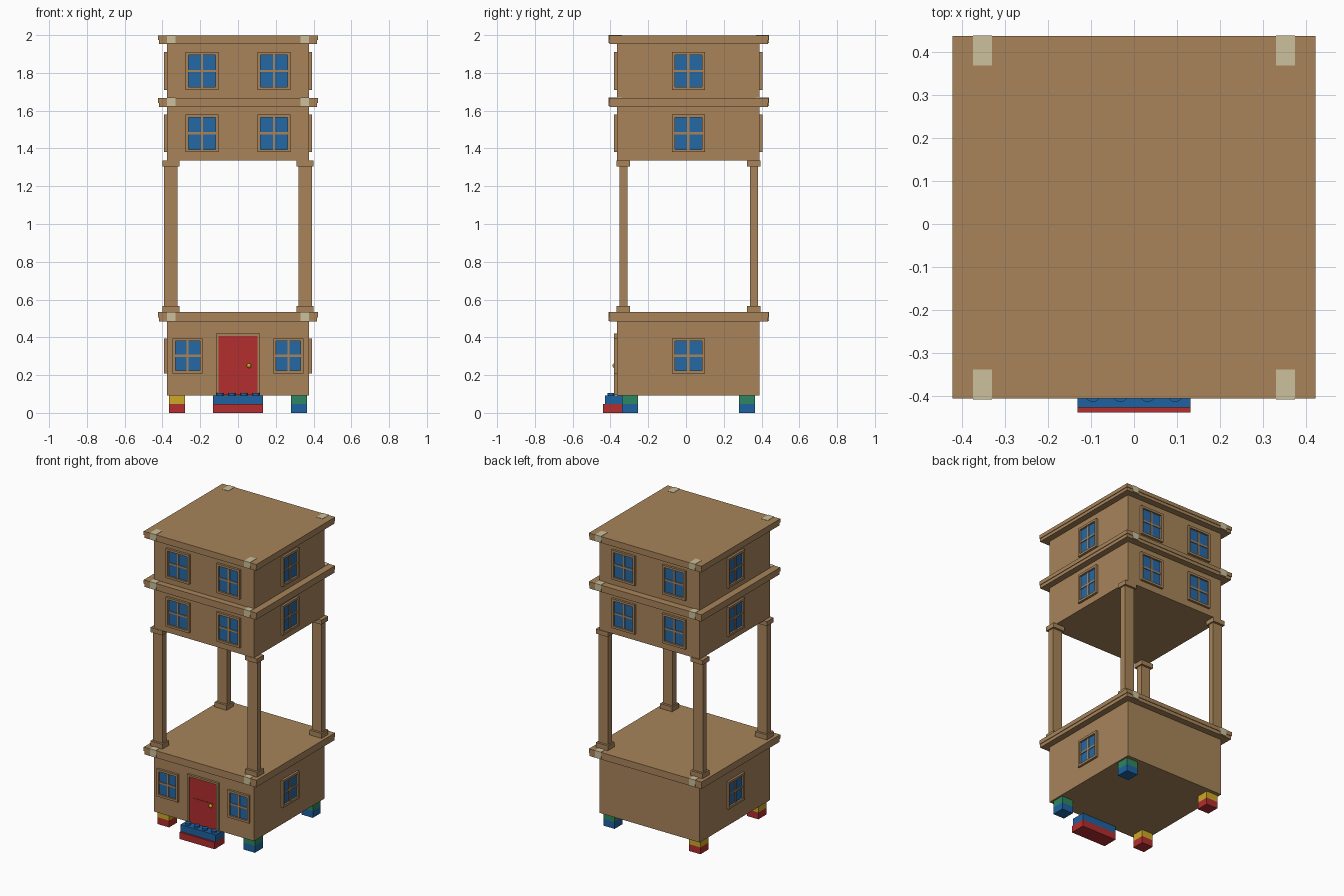
import bpy
import bmesh
from mathutils import Matrix, Vector

cube = bpy.data.objects.get("Cube")
if cube:
    bpy.data.objects.remove(cube, do_unlink=True)


def material(name, rgb):
    """Material from an 0-255 display colour, stored as linear."""
    lin = [((c / 255 + 0.055) / 1.055) ** 2.4 for c in rgb] + [1]
    m = bpy.data.materials.new(name)
    m.use_nodes = True
    m.diffuse_color = lin
    m.node_tree.nodes["Principled BSDF"].inputs["Base Color"].default_value = lin
    return m


WOOD = material("tan wood", (168, 132, 90))
GLASS = material("window blue", (36, 104, 166))
RED = material("red", (180, 46, 46))
BLUE = material("brick blue", (30, 98, 162))
GREEN = material("green", (44, 134, 96))
YELLOW = material("yellow", (204, 168, 40))
CREAM = material("cream", (204, 192, 156))


def finish(name, bm, mat, matrix=Matrix()):
    bmesh.ops.recalc_face_normals(bm, faces=bm.faces)
    mesh = bpy.data.meshes.new(name)
    bm.to_mesh(mesh)
    bm.free()
    mesh.materials.append(mat)
    ob = bpy.data.objects.new(name, mesh)
    ob.matrix_world = matrix
    bpy.context.collection.objects.link(ob)
    return ob


def add_box(bm, x, y, z):
    """Box from three (low, high) ranges."""
    size = Matrix.Diagonal((x[1] - x[0], y[1] - y[0], z[1] - z[0], 1))
    centre = Matrix.Translation((sum(x) / 2, sum(y) / 2, sum(z) / 2))
    bmesh.ops.create_cube(bm, size=1, matrix=centre @ size)


def box(name, mat, x, y, z, matrix=Matrix()):
    bm = bmesh.new()
    add_box(bm, x, y, z)
    return finish(name, bm, mat, matrix)


HALF = 0.376              # wall half width
FRONT, BACK = -0.365, 0.39
MID = (FRONT + BACK) / 2

# Walls of the three storeys
storeys = {"lower": (0.092, 0.485), "middle": (1.335, 1.622), "upper": (1.668, 1.956)}
for label, z in storeys.items():
    box(label + "_walls", WOOD, (-HALF, HALF), (FRONT, BACK), z)

# Overhanging slabs in two layers, with cream clips at the corners
for label, low, high in (("lower", 0.483, 0.533), ("middle", 1.62, 1.668), ("roof", 1.953, 1.998)):
    seam = low + 0.45 * (high - low)
    box(label + "_slab_base", WOOD, (-0.419, 0.419), (-0.404, 0.434), (low, seam))
    box(label + "_slab_top", WOOD, (-0.423, 0.423), (-0.407, 0.438), (seam, high))
    clips = bmesh.new()
    for x in ((-0.376, -0.331), (0.331, 0.376)):
        for y in ((-0.409, -0.339), (0.37, 0.44)):
            add_box(clips, x, y, (low + 0.004, high + 0.002))
    finish(label + "_slab_corner_clips", clips, CREAM)

# Posts with base and cap blocks
for side, sx in (("right", -1), ("left", 1)):
    for place, cy in (("front", -0.332), ("back", 0.359)):
        bm = bmesh.new()
        cx = sx * 0.356
        for hx, hy, z in ((0.036, 0.021, (0.565, 1.307)),
                          (0.045, 0.036, (0.532, 0.566)),
                          (0.045, 0.036, (1.305, 1.336))):
            add_box(bm, (cx - hx, cx + hx), (cy - hy, cy + hy), z)
        finish(f"{place}_{side}_post", bm, WOOD)


def window(name, origin, turn, w, h):
    """Window facing local -y, centred on origin, with a cross of glazing bars."""
    matrix = Matrix.Translation(origin) @ Matrix.Rotation(turn, 4, 'Z')
    w, h, rim, bar = w / 2, h / 2, 0.015, 0.006
    box(name + "_glass", GLASS, (rim - w, w - rim), (-0.003, 0.002), (rim - h, h - rim), matrix)
    bm = bmesh.new()
    for s in (-1, 1):
        stile = sorted((s * w, s * (w - rim)))
        rail = sorted((s * h, s * (h - rim)))
        add_box(bm, stile, (-0.015, 0.002), (-h, h))
        add_box(bm, (rim - w, w - rim), (-0.015, 0.002), rail)
    add_box(bm, (-bar, bar), (-0.008, 0.002), (rim - h, h - rim))
    add_box(bm, (rim - w, w - rim), (-0.008, 0.002), (-bar, bar))
    finish(name + "_frame", bm, WOOD, matrix)


PI = 3.14159265
for label, z, h in (("lower", 0.302, 0.186), ("middle", 1.48, 0.2), ("upper", 1.81, 0.2)):
    offset = 0.267 if label == "lower" else 0.19
    width = 0.16 if label == "lower" else 0.174
    # Side windows
    window(label + "_left_window", (HALF, MID, z), PI / 2, 0.174, h)
    window(label + "_right_window", (-HALF, MID, z), -PI / 2, 0.174, h)
    # Front windows, and back ones on the two high storeys
    for side, sx in (("right", -1), ("left", 1)):
        window(f"{label}_front_{side}_window", (sx * offset, FRONT, z), 0, width, h)
        if label != "lower":
            window(f"{label}_back_{side}_window", (sx * offset, BACK, z), PI, width, h)

# Door, its rail and its frame
box("door", RED, (-0.103, 0.103), (FRONT - 0.008, FRONT), (0.094, 0.408))
box("door_rail", RED, (-0.075, 0.075), (FRONT - 0.011, FRONT), (0.262, 0.268))
bm = bmesh.new()
for x in ((-0.117, -0.102), (0.102, 0.117)):
    add_box(bm, x, (FRONT - 0.015, FRONT), (0.094, 0.42))
add_box(bm, (-0.102, 0.102), (FRONT - 0.015, FRONT), (0.407, 0.42))
finish("door_frame", bm, WOOD)

# Door knob
bm = bmesh.new()
bmesh.ops.create_uvsphere(bm, u_segments=16, v_segments=10, radius=0.012,
                          matrix=Matrix.Translation((0.058, FRONT - 0.012, 0.25)))
knob = finish("door_knob", bm, YELLOW)
for face in knob.data.polygons:
    face.use_smooth = True

# Steps made of two bricks, with studs on the upper one
box("bottom_step", RED, (-0.132, 0.132), (-0.44, -0.335), (0, 0.046))
box("top_step", BLUE, (-0.132, 0.132), (-0.428, -0.335), (0.046, 0.0925))
bm = bmesh.new()
for i in range(4):
    spot = Vector((-0.096 + 0.064 * i, -0.397, 0.097))
    bmesh.ops.create_cone(bm, cap_ends=True, segments=20, radius1=0.018, radius2=0.018,
                          depth=0.014, matrix=Matrix.Translation(spot))
finish("step_studs", bm, BLUE)

# Feet made of two stacked bricks
for side, sx, low_mat, high_mat in (("right", -1, RED, YELLOW), ("left", 1, BLUE, GREEN)):
    x = sorted((sx * 0.28, sx * 0.365))
    for place, y in (("front", (-0.34, -0.255)), ("back", (0.281, 0.366))):
        box(f"{place}_{side}_foot_bottom", low_mat, x, y, (0, 0.046))
        box(f"{place}_{side}_foot_top", high_mat, x, y, (0.046, 0.093))
